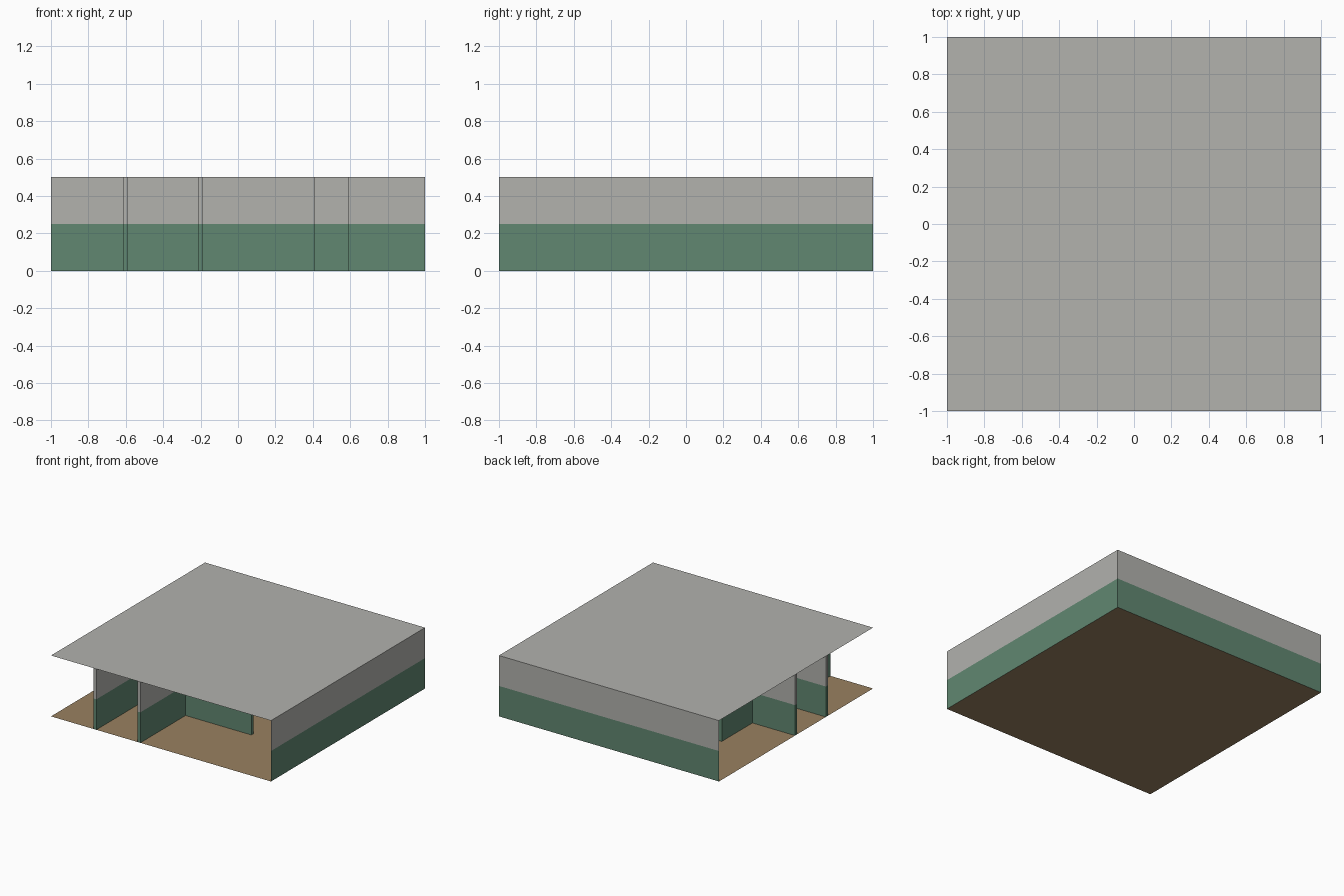
import bpy
import bmesh

old = bpy.data.objects.get("Cube")
if old:
    bpy.data.objects.remove(old, do_unlink=True)

HEIGHT = 0.5
SPLIT = 0.25      # top of the painted lower wall band
HALF = 0.0125     # half the partition thickness
DOOR = (0.41, 0.59)


def material(name, rgb):
    mat = bpy.data.materials.new(name)
    mat.use_nodes = True
    colour = (*rgb, 1)
    mat.diffuse_color = colour
    mat.node_tree.nodes["Principled BSDF"].inputs["Base Color"].default_value = colour
    return mat


green = material("wall green", (0.119, 0.242, 0.165))
grey = material("plaster grey", (0.445, 0.445, 0.423))
tan = material("floor tan", (0.319, 0.220, 0.119))


def finish(name, bm, mats):
    mesh = bpy.data.meshes.new(name)
    bm.to_mesh(mesh)
    bm.free()
    for mat in mats:
        mesh.materials.append(mat)
    obj = bpy.data.objects.new(name, mesh)
    bpy.context.collection.objects.link(obj)
    return obj


def wall(name, path, closed=True):
    """Raise a footprint into a wall with a green lower and a grey upper band."""
    bm = bmesh.new()
    rows = [[bm.verts.new((x, y, z)) for x, y in path] for z in (0, SPLIT, HEIGHT)]
    count = len(path)
    for band in range(2):
        low, high = rows[band], rows[band + 1]
        for i in range(count if closed else count - 1):
            j = (i + 1) % count
            face = bm.faces.new((low[i], low[j], high[j], high[i]))
            face.material_index = band
    return finish(name, bm, (green, grey))


def partition(name, x0, x1, y0, y1):
    return wall(name, [(x0, y0), (x1, y0), (x1, y1), (x0, y1)])


def slab(name, z, mat, flip):
    bm = bmesh.new()
    bmesh.ops.create_grid(bm, x_segments=1, y_segments=1, size=1)
    bmesh.ops.translate(bm, verts=bm.verts, vec=(0, 0, z))
    if flip:
        bmesh.ops.reverse_faces(bm, faces=bm.faces)
    return finish(name, bm, (mat,))


# Floor and ceiling sheets
slab("floor", 0, tan, False)
slab("roof", HEIGHT, grey, False)

# Thin outer walls on the closed left and back sides
wall("outer_wall", [(1, -1), (1, 1), (-1, 1)], closed=False)

# Corridor walls running across, with a doorway in the front one
partition("corridor_back_wall", -1, 1, -HALF, HALF)
for label, x0, x1 in (("long", -1, DOOR[0]), ("short", DOOR[1], 1)):
    partition(f"corridor_front_wall_{label}", x0, x1, -0.4 - HALF, -0.4 + HALF)

# Dividers between the front rooms
for n, x in enumerate((-0.6, -0.2), 1):
    partition(f"front_divider_{n}", x - HALF, x + HALF, -1, -0.4)

# Dividers between the back rooms, each with a doorway
for n, x in enumerate((-0.6, -0.2, 0.4), 1):
    for label, y0, y1 in (("near", 0, DOOR[0]), ("far", DOOR[1], 1)):
        partition(f"back_divider_{n}_{label}", x - HALF, x + HALF, y0, y1)
